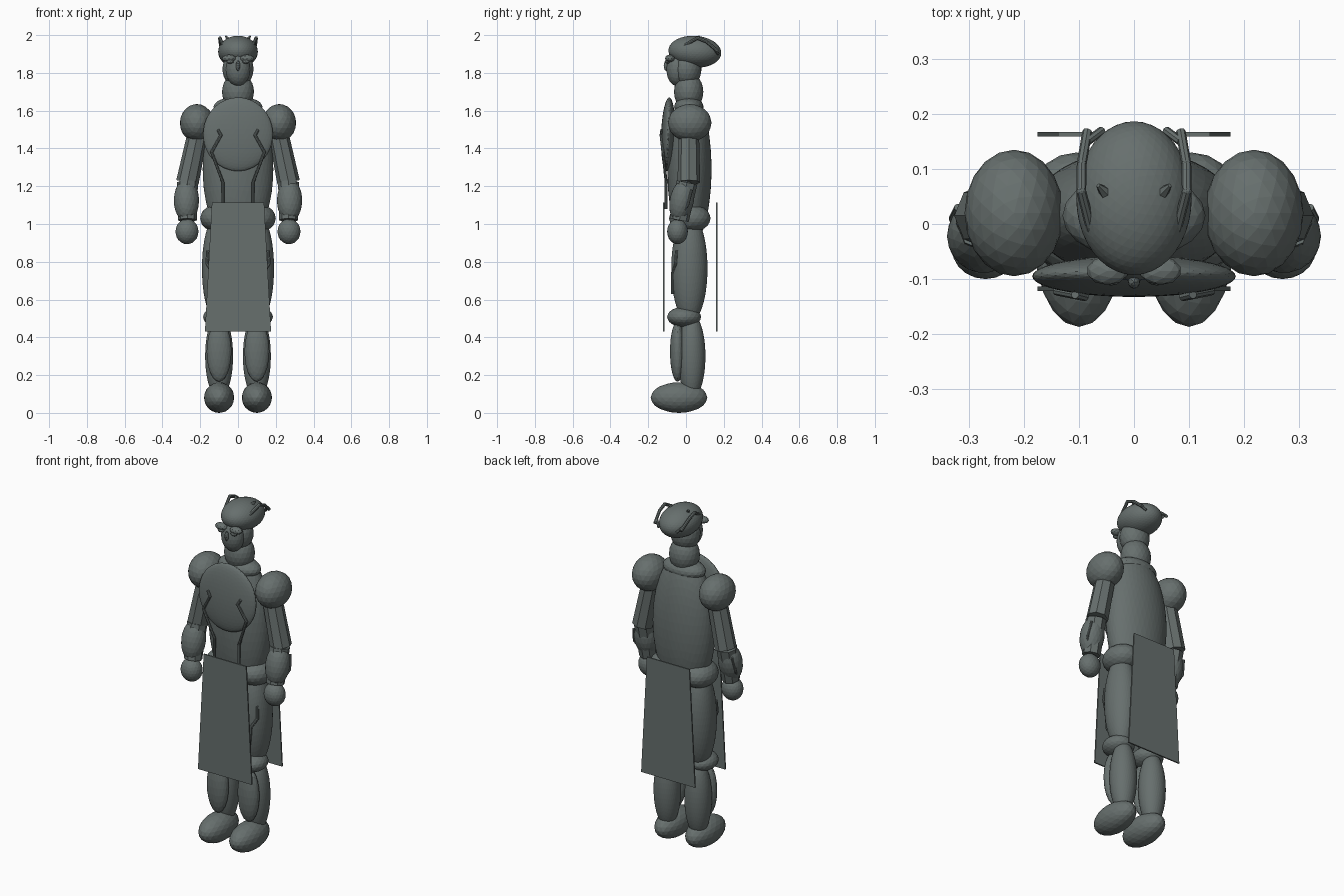
import bpy, bmesh, math
from mathutils import Vector, Matrix

if "Cube" in bpy.data.objects:
    bpy.data.objects.remove(bpy.data.objects["Cube"])

mat = bpy.data.materials.new("dark grey green")
mat.diffuse_color = (0.135, 0.16, 0.155, 1)
mat.use_nodes = True
mat.node_tree.nodes["Principled BSDF"].inputs["Base Color"].default_value = mat.diffuse_color


def finish(name, bm):
    bmesh.ops.recalc_face_normals(bm, faces=bm.faces)
    me = bpy.data.meshes.new(name)
    bm.to_mesh(me)
    bm.free()
    me.materials.append(mat)
    ob = bpy.data.objects.new(name, me)
    bpy.context.collection.objects.link(ob)
    return ob


def ball(name, c, r, sub=3, tilt=0):
    """Faceted ellipsoid, tilt is about x in degrees."""
    bm = bmesh.new()
    bmesh.ops.create_icosphere(bm, subdivisions=sub, radius=1)
    m = Matrix.Translation(c) @ Matrix.Rotation(math.radians(tilt), 4, 'X') @ Matrix.Diagonal((*r, 1))
    bm.transform(m)
    return finish(name, bm)


def rod(bm, a, b, r1, r2, sides):
    a, b = Vector(a), Vector(b)
    d = b - a
    m = Matrix.Translation((a + b) / 2) @ d.to_track_quat('Z', 'Y').to_matrix().to_4x4()
    bmesh.ops.create_cone(bm, cap_ends=True, segments=sides, radius1=r1, radius2=r2,
                          depth=d.length, matrix=m)


def tube(name, pts, r):
    """Bent tube: straight rods with round joints."""
    bm = bmesh.new()
    for a, b in zip(pts, pts[1:]):
        rod(bm, a, b, r, r, 8)
    for p in pts[1:-1]:
        bmesh.ops.create_icosphere(bm, subdivisions=2, radius=r, matrix=Matrix.Translation(p))
    return finish(name, bm)


def limb(name, a, b, r1, r2, sides=8):
    bm = bmesh.new()
    rod(bm, a, b, r1, r2, sides)
    return finish(name, bm)


def panel(name, y, thick=0.008):
    """Cloth panel, wider at the hem."""
    bm = bmesh.new()
    bmesh.ops.create_cube(bm, size=1)
    for v in bm.verts:
        top = v.co.z > 0
        v.co = ((0.138 if top else 0.175) * (1 if v.co.x > 0 else -1),
                y + v.co.y * thick, 1.115 if top else 0.43)
    return finish(name, bm)


# body
ball("torso", (0, 0.018, 1.29), (0.187, 0.117, 0.41), 4)
ball("chest_plate", (0, -0.095, 1.475), (0.185, 0.037, 0.195), 4, -2)
ball("neck", (0, 0.014, 1.70), (0.085, 0.078, 0.10))
ball("trapezius", (0, 0.015, 1.62), (0.13, 0.078, 0.055))

# head
ball("head", (0, 0.005, 1.82), (0.083, 0.077, 0.095))
ball("face", (0, -0.048, 1.82), (0.066, 0.056, 0.09))
ball("skull_cap", (0, 0.047, 1.912), (0.105, 0.14, 0.084), 4, -4)
ball("nose", (0, -0.105, 1.838), (0.011, 0.013, 0.028), 2)

# hanging cloth
panel("front_cloth", -0.118)
panel("back_cloth", 0.163)

for side, s in (("left", 1), ("right", -1)):
    def P(x, y, z):
        return (s * x, y, z)

    # face and head trim
    ball(side + "_brow", P(0.048, -0.085, 1.877), (0.038, 0.026, 0.02), 2)
    ball(side + "_eye", P(0.042, -0.098, 1.86), (0.02, 0.014, 0.012), 2)
    tube(side + "_head_tube", [P(0.078, -0.01, 1.945), P(0.096, 0.06, 1.985),
                               P(0.095, 0.11, 1.965), P(0.085, 0.168, 1.915)], 0.009)
    tube(side + "_inner_head_tube", [P(0.085, 0.15, 1.93), P(0.058, 0.17, 1.90)], 0.008)
    limb(side + "_head_stud", P(0.05, 0.055, 1.975), P(0.065, 0.07, 1.995), 0.013, 0.004, 6)

    # arms
    ball(side + "_shoulder", P(0.218, 0.02, 1.535), (0.09, 0.115, 0.1))
    limb(side + "_upper_arm", P(0.213, 0.015, 1.48), P(0.268, 0.015, 1.22), 0.054, 0.06)
    ball(side + "_forearm", P(0.273, -0.022, 1.125), (0.067, 0.064, 0.115), 3, -12)
    limb(side + "_wrist", P(0.268, 0.005, 1.22), P(0.268, -0.035, 1.02), 0.056, 0.05)
    ball(side + "_hand", P(0.27, -0.045, 0.96), (0.061, 0.055, 0.067))
    tube(side + "_arm_tube", [P(0.32, 0.03, 1.18), P(0.33, 0.01, 1.1), P(0.31, -0.02, 1.05)], 0.007)

    # chest tubes
    tube(side + "_chest_tube", [P(0.107, -0.128, 1.50), P(0.09, -0.132, 1.47),
                                P(0.14, -0.122, 1.38), P(0.08, -0.105, 1.22),
                                P(0.08, -0.105, 1.08)], 0.008)

    # legs
    ball(side + "_hip", P(0.105, 0.02, 1.03), (0.095, 0.11, 0.075))
    ball(side + "_thigh", P(0.103, 0.018, 0.765), (0.088, 0.096, 0.29), 4)
    tube(side + "_thigh_tube", [P(0.16, -0.05, 0.86), P(0.165, -0.055, 0.79),
                                P(0.135, -0.072, 0.74), P(0.125, -0.072, 0.63)], 0.008)
    ball(side + "_knee", P(0.1, -0.01, 0.508), (0.085, 0.09, 0.054))
    ball(side + "_calf", P(0.1, 0.03, 0.3), (0.074, 0.073, 0.225), 4)
    ball(side + "_shin", P(0.1, -0.045, 0.325), (0.066, 0.04, 0.16), 3)
    ball(side + "_foot", P(0.1, -0.037, 0.081), (0.08, 0.15, 0.081))
